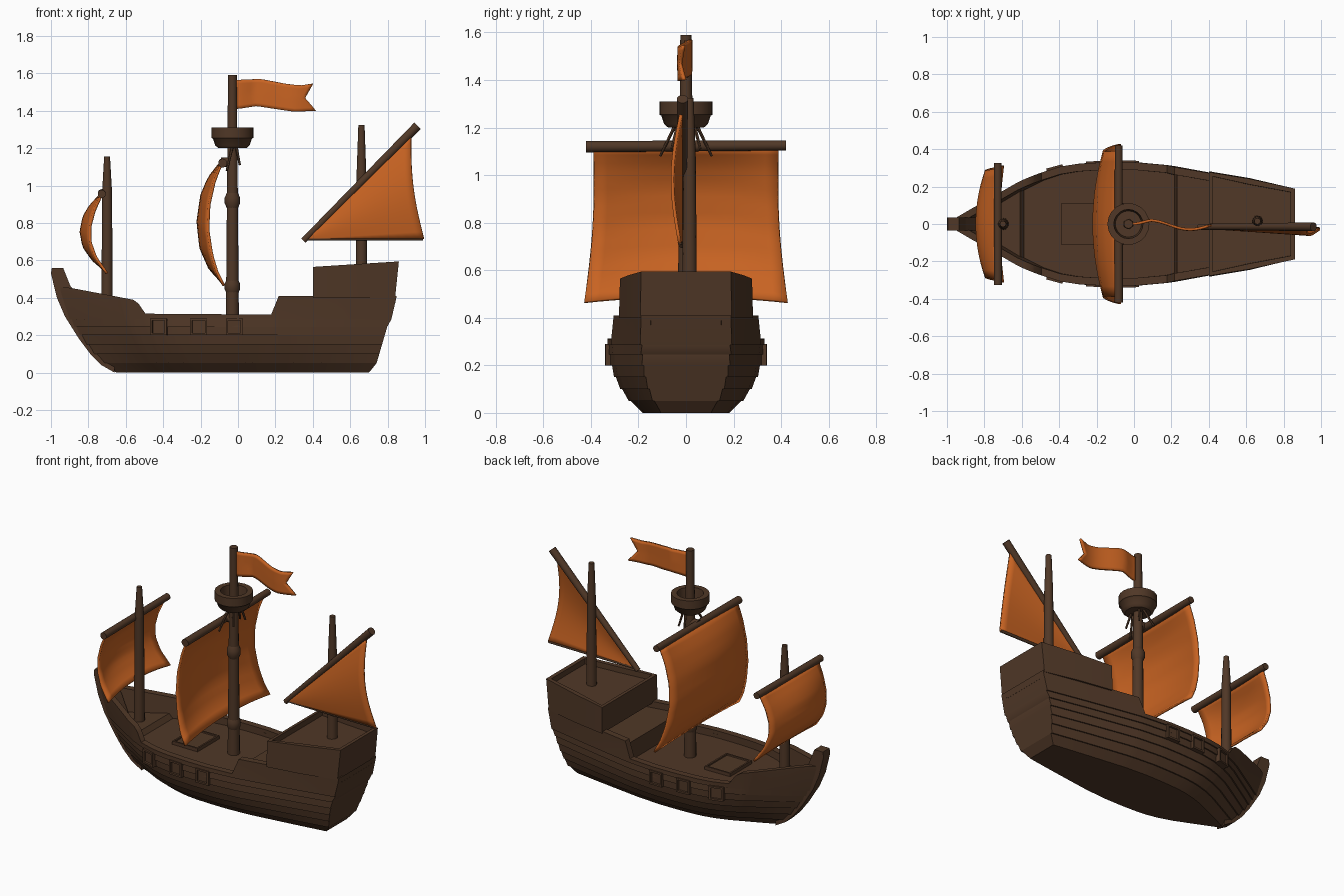
import bpy, bmesh, math
from mathutils import Vector

if "Cube" in bpy.data.objects:
    bpy.data.objects.remove(bpy.data.objects["Cube"])


def material(name, col):
    m = bpy.data.materials.new(name)
    m.diffuse_color = (*col, 1)
    m.use_nodes = True
    m.node_tree.nodes["Principled BSDF"].inputs["Base Color"].default_value = m.diffuse_color
    return m


WOOD = material("dark_wood", (0.080, 0.039, 0.020))
CLOTH = material("orange_cloth", (0.578, 0.125, 0.016))


def finish(name, bm, mat, angle=35, solid=0):
    bmesh.ops.remove_doubles(bm, verts=bm.verts, dist=0.0004)
    bmesh.ops.recalc_face_normals(bm, faces=bm.faces)
    me = bpy.data.meshes.new(name)
    bm.to_mesh(me)
    bm.free()
    me.materials.append(mat)
    ob = bpy.data.objects.new(name, me)
    bpy.context.collection.objects.link(ob)
    if solid:
        s = ob.modifiers.new("thickness", 'SOLIDIFY')
        s.thickness, s.offset = solid, 0
    bpy.ops.object.select_all(action='DESELECT')
    ob.select_set(True)
    bpy.context.view_layer.objects.active = ob
    bpy.ops.object.shade_smooth_by_angle(angle=math.radians(angle))
    return ob


def interp(pts, v):
    if v <= pts[0][0]:
        return pts[0][1]
    for (a, p), (b, q) in zip(pts, pts[1:]):
        if v <= b:
            return p + (q - p) * (v - a) / (b - a)
    return pts[-1][1]


def rod(name, a, b, r1, r2, sides=14):
    a, b = Vector(a), Vector(b)
    bm = bmesh.new()
    bmesh.ops.create_cone(bm, cap_ends=True, segments=sides, radius1=r1, radius2=r2, depth=(b - a).length)
    rot = (b - a).to_track_quat('Z', 'Y')
    for v in bm.verts:
        v.co = rot @ v.co + (a + b) / 2
    return finish(name, bm, WOOD, 50)


def lathe(name, prof, cx, sides=20):
    bm = bmesh.new()
    rings = [[bm.verts.new((cx + r * math.cos(2 * math.pi * k / sides), r * math.sin(2 * math.pi * k / sides), z))
              for k in range(sides)] for r, z in prof]
    for p, q in zip(rings, rings[1:]):
        for k in range(sides):
            n = (k + 1) % sides
            bm.faces.new((p[k], p[n], q[n], q[k]))
    return finish(name, bm, WOOD, 40)


def cloth(name, f, nu, nv):
    bm = bmesh.new()
    g = [[bm.verts.new(f(i / nu, j / nv)) for j in range(nv + 1)] for i in range(nu + 1)]
    for i in range(nu):
        for j in range(nv):
            bm.faces.new((g[i][j], g[i + 1][j], g[i + 1][j + 1], g[i][j + 1]))
    return finish(name, bm, CLOTH, 50, 0.014)


# Hull: planked loft from stem to transom, with rim and sunken deck
STEM = [(0, -.65), (.04, -.72), (.1, -.78), (.18, -.84), (.3, -.915), (.4, -.95), (.56, -.97)]
STERN = [(0, .70), (.03, .735), (.27, .805), (.29, .825), (.42, .85), (.6, .86)]
PLAN = [(-.93, .025), (-.85, .075), (-.7, .165), (-.6, .225), (-.5, .27), (-.4, .302), (-.3, .318), (-.15, .326),
        (0, .326), (.2, .308), (.4, .272), (.6, .235), (.85, .185)]
SECT = [(0, .56), (.02, .64), (.05, .72), (.1, .83), (.15, .91), (.2, .96), (.27, 1), (.36, .99), (.46, .97)]
RIM = [(-.88, .455), (-.55, .39), (-.525, .37), (-.5, .315), (.18, .31), (.22, .41)]
DECK = [(-.62, .30), (-.61, .27), (.228, .265), (.234, .37)]

stations = sorted([-.93 + 1.77 * i / 40 for i in range(41)] + [-.55, -.525, -.5, .18, .22, .228, .234, .4, -.62, -.61])
bm = bmesh.new()
prev = first = None
for x in stations:
    u, w0, g, d = (x + .93) / 1.77, interp(PLAN, x), interp(RIM, x), interp(DECK, x)
    half = []
    rows = [0, .05, .1, .15, .2, .245, .285]
    for k, z in enumerate(rows):
        w = w0 * interp(SECT, z)
        if k:
            half.append((w - .002, z))
        half.append((w + (.006 if k else 0), z))
    wt = w0 * interp(SECT, g)
    inner = max(wt - .035, .003)
    half += [(wt + .006, g - .02), (wt + .006, g), (inner, g), (inner, d)]

    def pt(w, z, s):
        a, b = interp(STEM, z), interp(STERN, z)
        return bm.verts.new((a + u * (b - a), s * w, z))
    ring = [pt(w, z, 1) for w, z in half] + [pt(w, z, -1) for w, z in reversed(half)]
    if prev:
        for i in range(len(ring)):
            j = (i + 1) % len(ring)
            bm.faces.new((prev[i], prev[j], ring[j], ring[i]))
    first, prev = first or ring, ring
for ring in (first, prev):
    n = len(ring)
    for i in range(n // 2 - 3):
        bm.faces.new((ring[i], ring[i + 1], ring[n - 2 - i], ring[n - 1 - i]))
finish("hull", bm, WOOD, 30)


# Stem post at the bow
def slab(name, outline, hw):
    bm = bmesh.new()
    f = bm.faces.new([bm.verts.new((x, -hw, z)) for x, z in outline])
    ex = bmesh.ops.extrude_face_region(bm, geom=[f])
    for v in ex["geom"]:
        if isinstance(v, bmesh.types.BMVert):
            v.co.y = hw
    return finish(name, bm, WOOD)


slab("stem_post", [(-.66, 0), (-.73, .04), (-.79, .1), (-.85, .18), (-.925, .3), (-.968, .4), (-1, .53), (-.995, .56),
                   (-.935, .56), (-.915, .51), (-.895, .46), (-.85, .42), (-.80, .3), (-.66, .1)], .034)

# Aftcastle with raised rail around its deck
bm = bmesh.new()
edge = [(.40, .282), (.62, .245), (.85, .192)]
plan = edge + [(x, -y) for x, y in reversed(edge)]
low = [bm.verts.new((x - (.01 if x > .8 else 0), y, .40)) for x, y in plan]
top = [bm.verts.new((x + (.01 if x > .8 else 0), y * .985, .565 + .065 * (x - .4))) for x, y in plan]
for i in range(6):
    j = (i + 1) % 6
    bm.faces.new((low[i], low[j], top[j], top[i]))
bm.faces.new(low)
cap = bm.faces.new(top)
bmesh.ops.recalc_face_normals(bm, faces=bm.faces)
bmesh.ops.inset_region(bm, faces=[cap], thickness=.03)
bmesh.ops.inset_region(bm, faces=[cap], thickness=.001)
for v in cap.verts:
    v.co.z -= .035
finish("aftcastle", bm, WOOD, 30)


def box(name, c, size, yaw=0, face=None, inset=.02, push=.02):
    bm = bmesh.new()
    bmesh.ops.create_cube(bm, size=1)
    for v in bm.verts:
        v.co = Vector(a * b for a, b in zip(v.co, size))
    bm.normal_update()
    if face:
        f = max(bm.faces, key=lambda q: q.normal.dot(Vector(face)))
        bmesh.ops.inset_region(bm, faces=[f], thickness=inset)
        bmesh.ops.inset_region(bm, faces=[f], thickness=.001)
        for v in f.verts:
            v.co -= Vector(face) * push
    for v in bm.verts:
        x, y = v.co.x, v.co.y
        v.co = Vector((x * math.cos(yaw) - y * math.sin(yaw), x * math.sin(yaw) + y * math.cos(yaw), v.co.z)) + Vector(c)
    return finish(name, bm, WOOD)


# Deck hatch and framed gun ports on both sides
box("deck_hatch", (-.30, 0, .27), (.18, .22, .04), 0, (0, 0, 1), .015, .008)
for s in (-1, 1):
    for x in (-.42, -.21, -.02):
        slope = math.atan((interp(PLAN, x + .05) - interp(PLAN, x - .05)) / .1)
        box("gun_port", (x, s * (interp(PLAN, x) - .012), .245), (.09, .05, .09), s * slope, (0, s, 0), .016, .012)

# Masts with knots
rod("main_mast", (-.03, 0, .25), (-.03, 0, 1.59), .036, .024)
rod("fore_mast_lower", (-.70, 0, .26), (-.70, 0, .97), .032, .027)
rod("fore_mast_upper", (-.70, 0, .97), (-.70, 0, 1.155), .027, .016)
rod("mizzen_mast_lower", (.66, .015, .5), (.66, .015, 1.08), .031, .026)
rod("mizzen_mast_upper", (.66, .015, 1.08), (.66, .015, 1.325), .026, .017)
for z in (.46, .92):
    lathe("mast_knot", [(.03, z - .04), (.041, z - .015), (.041, z + .015), (.03, z + .04)], -.03, 14)

# Crow's nest and its struts
lathe("crows_nest", [(.02, 1.20), (.075, 1.20), (.092, 1.215), (.104, 1.25), (.112, 1.255), (.112, 1.31), (.078, 1.31),
                     (.07, 1.24), (.02, 1.24)], -.03)
for s in (-1, 1):
    rod("nest_strut", (-.03, s * .045, 1.21), (-.06, s * .108, 1.08), .008, .006, 6)
    rod("nest_strut", (-.01, s * .035, 1.21), (.01, s * .06, 1.11), .008, .006, 6)


# Square sails bellied towards the bow, with yards
def square_sail(name, centre, edge, zt, zb, wt, wb):
    def f(u, v):
        s = 2 * u - 1
        e, c = interp(edge, v), interp(centre, v)
        w = wt + (wb - wt) * v - .018 * math.sin(math.pi * v)
        return (e + (c - e) * (1 - s * s), s * w, zt + (zb + .025 * (1 - s * s) - zt) * v)
    cloth(name, f, 14, 18)


square_sail("main_sail", [(0, -.09), (.13, -.155), (.28, -.195), (.5, -.215), (.72, -.20), (.9, -.15), (1, -.09)],
            [(0, -.085), (.15, -.125), (.35, -.155), (.55, -.16), (.75, -.14), (.9, -.11), (1, -.075)],
            1.125, .465, .39, .428)
square_sail("fore_sail", [(0, -.735), (.15, -.79), (.3, -.825), (.5, -.84), (.7, -.825), (.88, -.775), (1, -.72)],
            [(0, -.73), (.2, -.768), (.4, -.79), (.6, -.79), (.8, -.76), (1, -.70)],
            .95, .53, .295, .312)
rod("main_yard", (-.082, -.42, 1.12), (-.082, .42, 1.125), .024, .021)
rod("fore_yard", (-.728, -.325, .955), (-.728, .325, .96), .022, .021)
rod("main_yard_tie", (-.09, 0, 1.125), (-.02, 0, 1.125), .026, .026, 10)

# Lateen sail and slanted yard
A, B, C = Vector((.36, 0, .715)), Vector((.925, 0, 1.27)), Vector((.995, 0, .715))


def lateen(u, v):
    u = max(u, .004)
    p = A + ((B - A) * (1 - v) + (C - A) * v) * u
    bulge = math.sin(math.pi * v)
    p.x -= .022 * bulge * u * u
    p.y = -.018 - .035 * bulge * u - .008 * v * u
    return p


cloth("lateen_sail", lateen, 14, 14)
rod("lateen_yard", (.35, -.015, .705), (.96, -.015, 1.32), .016, .024)
rod("lateen_foot", (.36, -.018, .715), (.99, -.026, .715), .009, .009, 8)


# Swallow-tailed pennant
def flag(u, v):
    end = .415 - .05 * (1 - abs(2 * v - 1)) - .015 * (1 - v)
    x = -.01 + u * (end + .01)
    top = interp([(0, 1.565), (.12, 1.57), (.25, 1.545), (.33, 1.535), (.4, 1.545)], x)
    bot = interp([(0, 1.41), (.1, 1.425), (.2, 1.41), (.3, 1.395), (.42, 1.40)], x)
    return (x, .022 * math.sin(x * 15 + .3) * min(1, 4 * u) - .01 * u, top + (bot - top) * v)


cloth("pennant", flag, 20, 8)
